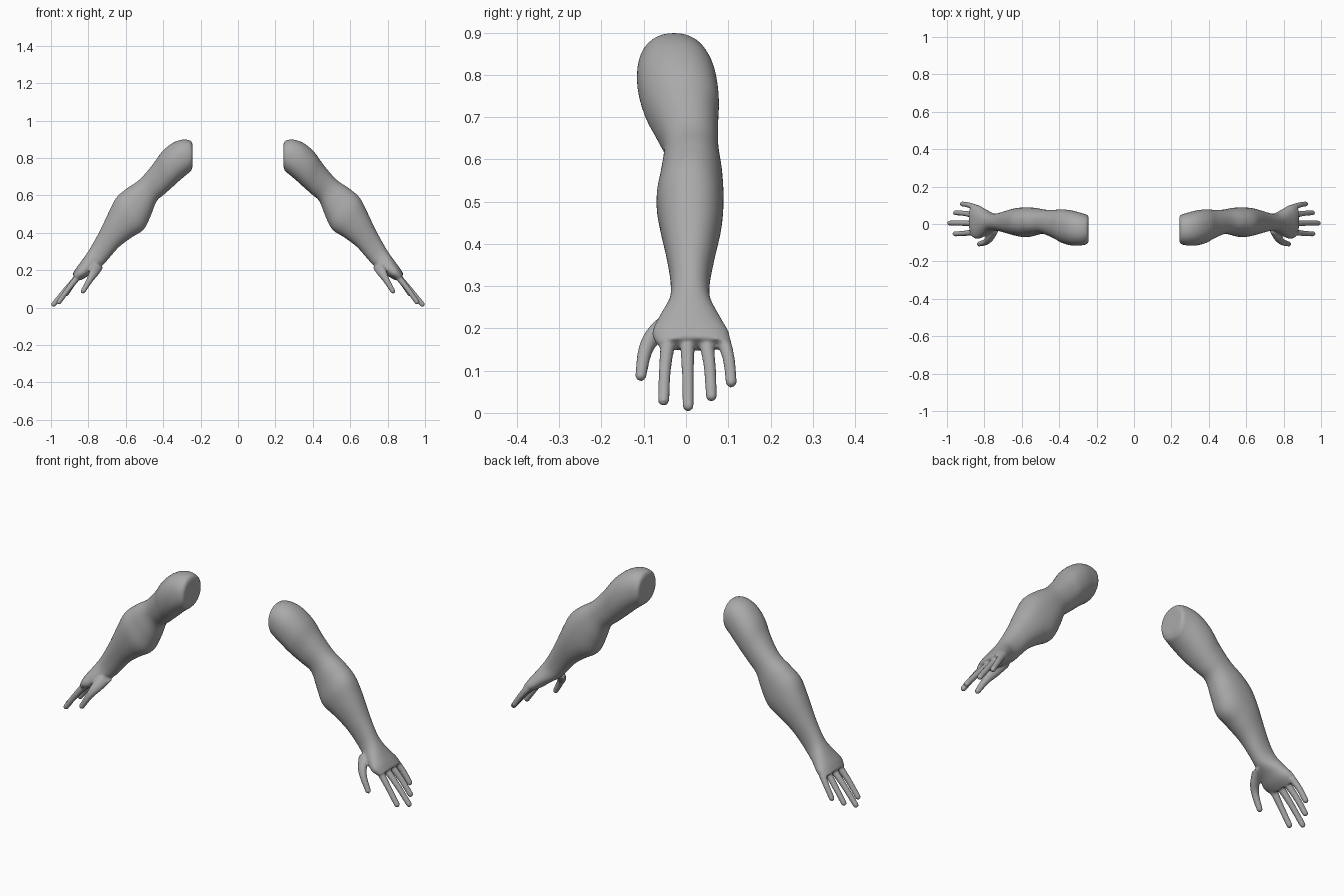
import bpy, bmesh, math
from mathutils import Vector

cube = bpy.data.objects.get("Cube")
if cube:
    bpy.data.objects.remove(cube, do_unlink=True)

skin = bpy.data.materials.new("plain grey")
skin.use_nodes = True
GREY = (0.4, 0.4, 0.4, 1)
skin.diffuse_color = GREY
skin.node_tree.nodes["Principled BSDF"].inputs["Base Color"].default_value = GREY

SIDES, STEPS = 40, 6


def spline(rows):
    """Smooth curve through rows of numbers."""
    out = []
    for i in range(len(rows) - 1):
        a, b, c, d = (rows[min(max(i + k, 0), len(rows) - 1)] for k in (-1, 0, 1, 2))
        for s in range(STEPS):
            t = s / STEPS
            out.append([q + t * (r - p) / 2 + t * t * (2 * p - 5 * q + 4 * r - e) / 2
                        + t ** 3 * (3 * q - p - 3 * r + e) / 2
                        for p, q, r, e in zip(a, b, c, d)])
    return out + [rows[-1]]


def loft(bm, sections, power):
    """Closed tube; a section is upper x, z, lower x, z, front y, back y."""
    rings = []
    for ux, uz, lx, lz, y0, y1 in spline(sections):
        centre = Vector(((ux + lx) / 2, (y0 + y1) / 2, (uz + lz) / 2))
        up = Vector(((ux - lx) / 2, 0, (uz - lz) / 2))
        across = Vector((0, (y1 - y0) / 2, 0))
        ring = []
        for k in range(SIDES):
            a = math.tau * k / SIDES
            c, s = (math.copysign(abs(f) ** (2 / power), f) for f in (math.cos(a), math.sin(a)))
            ring.append(bm.verts.new(centre + up * c + across * s))
        rings.append(ring)
    for r, q in zip(rings, rings[1:]):
        for k in range(SIDES):
            n = (k + 1) % SIDES
            bm.faces.new((r[k], r[n], q[n], q[k]))
    bm.faces.new(rings[0][::-1])
    bm.faces.new(rings[-1])


def digit(bm, points):
    """Round finger through points x, y, z, radius, with a ball tip."""
    loft(bm, [(x + .8 * r, z + .6 * r, x - .8 * r, z - .6 * r, y - r, y + r)
              for x, y, z, r in points], 2)
    ball = bmesh.ops.create_icosphere(bm, subdivisions=3, radius=points[-1][3])
    bmesh.ops.translate(bm, verts=ball["verts"], vec=points[-1][:3])


bm = bmesh.new()

# Upper arm, elbow, forearm and wrist down to the knuckles
loft(bm, [
    (.243, .872, .243, .755, -.095, .040),
    (.255, .893, .252, .730, -.108, .050),
    (.300, .898, .272, .713, -.115, .060),
    (.355, .877, .307, .684, -.115, .072),
    (.410, .829, .350, .645, -.102, .078),
    (.460, .760, .395, .605, -.075, .076),
    (.527, .684, .436, .567, -.053, .077),
    (.596, .636, .468, .487, -.060, .086),
    (.650, .588, .505, .417, -.070, .089),
    (.687, .519, .570, .374, -.062, .084),
    (.730, .428, .634, .326, -.047, .069),
    (.765, .362, .687, .267, -.037, .057),
    (.800, .302, .722, .228, -.039, .058),
    (.838, .248, .770, .195, -.065, .082),
    (.866, .210, .808, .165, -.080, .102),
    (.885, .178, .845, .145, -.066, .104),
], 2.2)

# Four fingers: knuckle y, tip x, y, z
for ky, tx, ty, tz in ((-.042, .957, -.053, .030), (.003, .986, .005, .017),
                       (.047, .955, .060, .040), (.088, .918, .107, .073)):
    kx, kz = .850, .172
    digit(bm, [(kx, ky, kz, .018),
               ((kx + tx) / 2, ky + .7 * (ty - ky), (kz + tz) / 2 + .004, .0145),
               (tx, ty, tz, .0135)])

# Thumb
digit(bm, [(.745, -.020, .232, .030), (.768, -.066, .192, .027),
           (.792, -.095, .150, .018), (.828, -.107, .088, .0135)])

bmesh.ops.recalc_face_normals(bm, faces=bm.faces)
mesh = bpy.data.meshes.new("arms")
bm.to_mesh(mesh)
bm.free()
mesh.materials.append(skin)
arms = bpy.data.objects.new("arms", mesh)
bpy.context.collection.objects.link(arms)

# Blend the parts into one skin, then mirror to the other arm
fuse = arms.modifiers.new("fuse", 'REMESH')
fuse.mode = 'VOXEL'
fuse.voxel_size = .005
fuse.use_smooth_shade = True
soften = arms.modifiers.new("soften", 'SMOOTH')
soften.factor = .5
soften.iterations = 5
arms.modifiers.new("other side", 'MIRROR')
